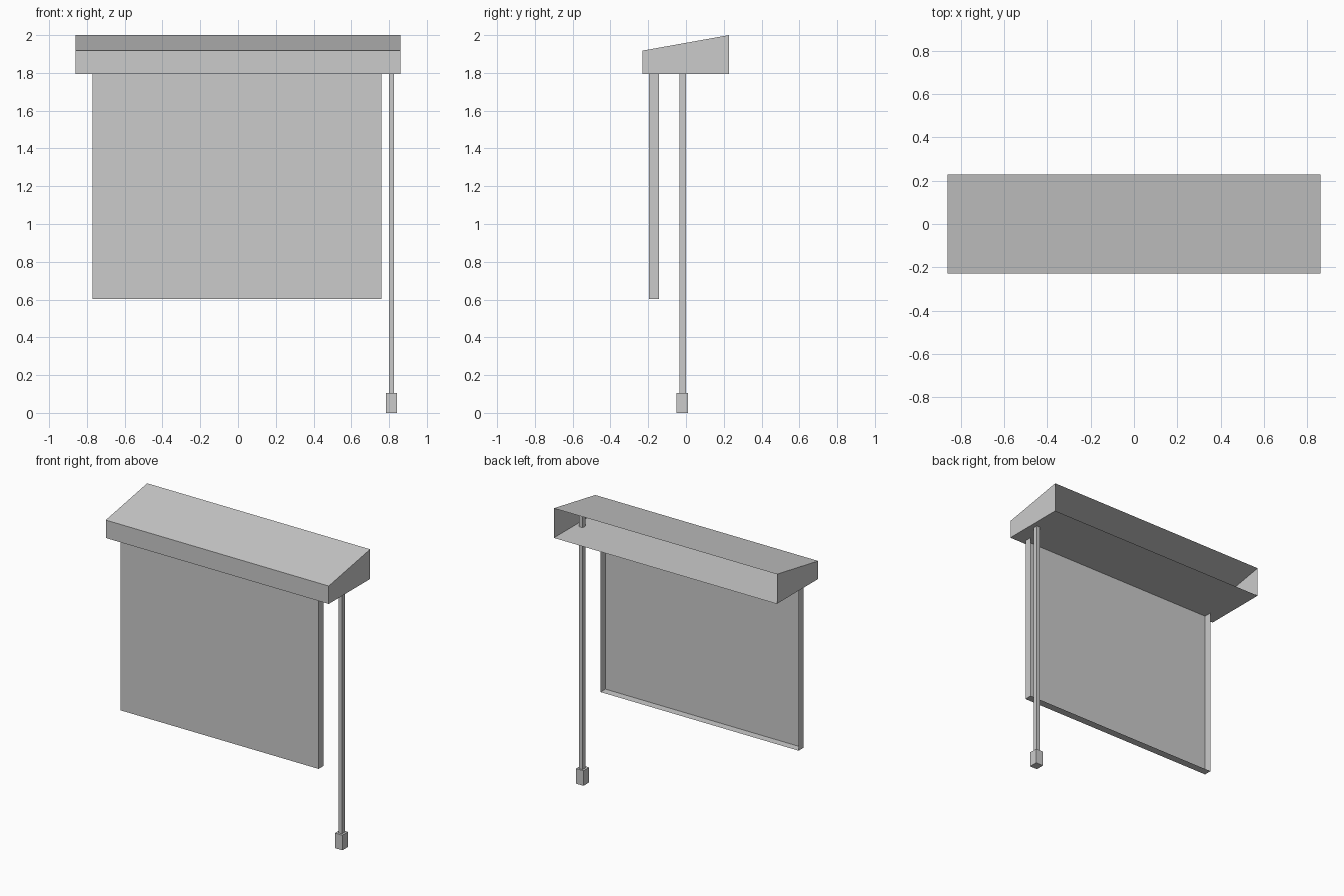
import bpy
import bmesh

if "Cube" in bpy.data.objects:
    bpy.data.objects.remove(bpy.data.objects["Cube"])


def extruded(name, profile, x0, x1, open_edges=()):
    """Extrude a (y, z) profile along x, leaving the listed sides open."""
    bm = bmesh.new()
    a = [bm.verts.new((x0, y, z)) for y, z in profile]
    b = [bm.verts.new((x1, y, z)) for y, z in profile]
    n = len(profile)
    bm.faces.new(a)
    bm.faces.new(b)
    for i in range(n):
        if i not in open_edges:
            j = (i + 1) % n
            bm.faces.new((a[i], a[j], b[j], b[i]))
    bmesh.ops.recalc_face_normals(bm, faces=bm.faces[:])
    mesh = bpy.data.meshes.new(name)
    bm.to_mesh(mesh)
    bm.free()
    obj = bpy.data.objects.new(name, mesh)
    bpy.context.collection.objects.link(obj)
    return obj


def rect(y0, y1, z0, z1):
    # sides in order: bottom, back, top, front
    return [(y0, z0), (y1, z0), (y1, z1), (y0, z1)]


# Sloped head box, open at the back
extruded("head_box", [(-0.229, 1.793), (0.228, 1.793), (0.228, 2.0), (-0.229, 1.918)],
         -0.861, 0.861, open_edges=(1,))

# Shade panel: thin shell open at the back and top
extruded("shade_panel", rect(-0.197, -0.143, 0.602, 1.80), -0.77, 0.76, open_edges=(1, 2))

# Pull cord running up into the head box, with its weight
extruded("pull_cord", rect(-0.035, -0.001, 0.10, 1.90), 0.799, 0.827)
extruded("cord_weight", rect(-0.051, 0.011, 0.0, 0.105), 0.784, 0.842)
